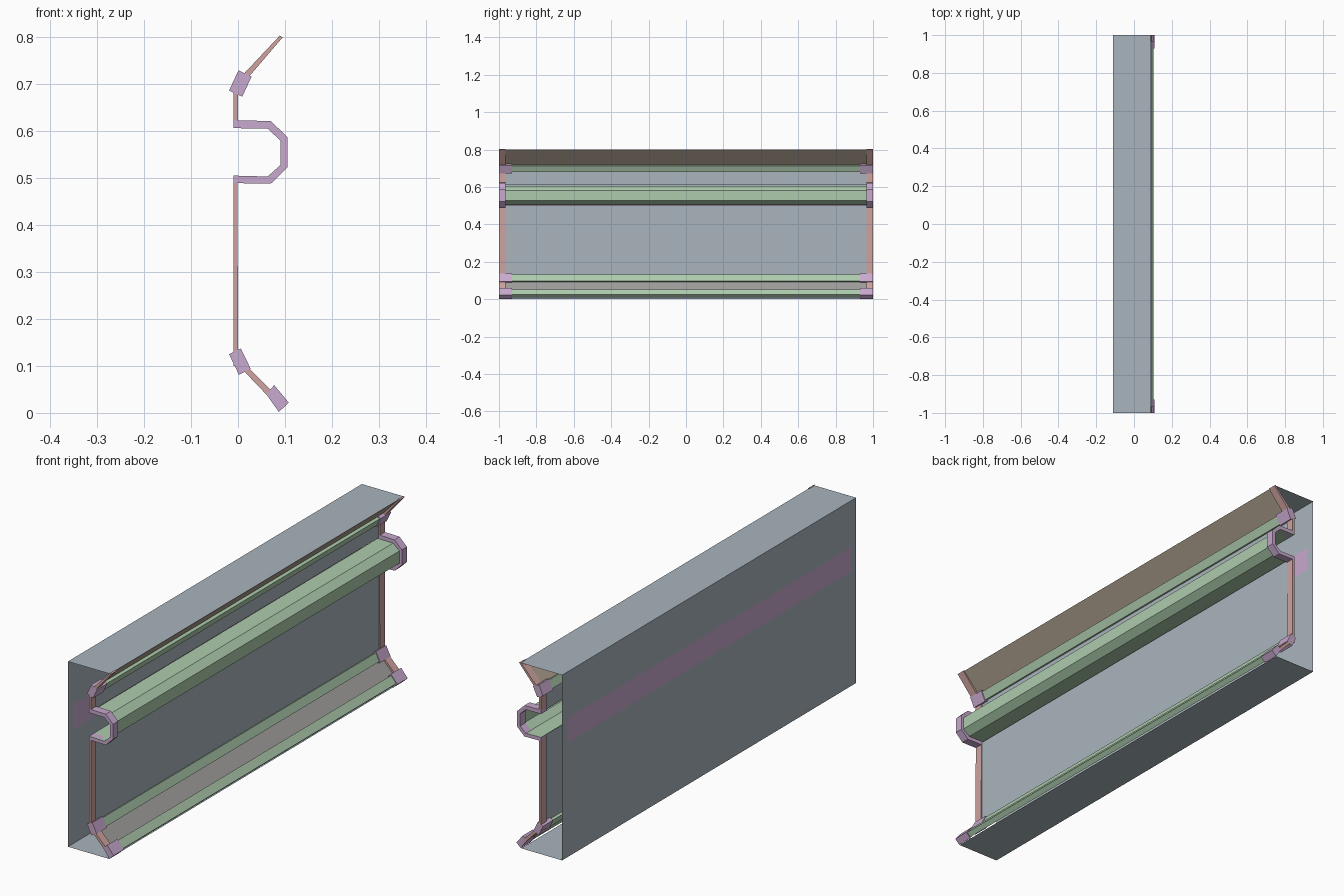
import bpy

if "Cube" in bpy.data.objects:
    bpy.data.objects.remove(bpy.data.objects["Cube"])


def material(name, rgb):
    m = bpy.data.materials.new(name)
    m.diffuse_color = (*rgb, 1)
    m.use_nodes = True
    m.node_tree.nodes["Principled BSDF"].inputs["Base Color"].default_value = m.diffuse_color
    return m


GREY = material("steel_grey", (0.40, 0.46, 0.51))
BROWN = material("brown", (0.42, 0.35, 0.27))
DARK = material("dark_grey", (0.36, 0.35, 0.34))
GREEN = material("green", (0.42, 0.60, 0.42))
PURPLE = material("purple", (0.58, 0.40, 0.62))
RED = material("red", (0.62, 0.37, 0.35))


def mesh_object(name, verts, faces, mat):
    me = bpy.data.meshes.new(name)
    me.from_pydata(verts, [], faces)
    me.materials.append(mat)
    ob = bpy.data.objects.new(name, me)
    bpy.context.collection.objects.link(ob)
    return ob


def sheet(name, profile, mat, y0=-1.0, y1=1.0):
    """Open xz profile swept along y as a thin sheet."""
    n = len(profile)
    verts = [(x, y, z) for y in (y0, y1) for x, z in profile]
    faces = [(i, i + 1, n + i + 1, n + i) for i in range(n - 1)]
    return mesh_object(name, verts, faces, mat)


def prism(name, profile, mat, y0, y1):
    """Closed xz profile swept along y as a capped solid."""
    n = len(profile)
    verts = [(x, y, z) for y in (y0, y1) for x, z in profile]
    faces = [(i, (i + 1) % n, n + (i + 1) % n, n + i) for i in range(n)]
    faces += [tuple(range(n))[::-1], tuple(range(n, 2 * n))]
    return mesh_object(name, verts, faces, mat)


def at_both_ends(name, profile, mat, depth):
    prism(name + "_front", profile, mat, -1, -1 + depth)
    prism(name + "_back", profile, mat, 1 - depth, 1)


def inset(profile, k):
    cx = sum(p[0] for p in profile) / len(profile)
    cz = sum(p[1] for p in profile) / len(profile)
    return [(cx + (x - cx) * k, cz + (z - cz) * k) for x, z in profile]


END = 0.035   # depth of end trim
CLIP = 0.07   # depth of corner clips

# Outer shell: top, bottom and back with an inset strip panel
sheet("top_panel", [(-0.11, 0.8), (0.09, 0.8)], GREY)
sheet("bottom_panel", [(0.085, 0.002), (-0.11, 0.002)], GREY)
sheet("back_lower", [(-0.11, 0.002), (-0.11, 0.495)], GREY)
sheet("back_upper", [(-0.11, 0.60), (-0.11, 0.8)], GREY)
mid = [(-0.11, 0.495), (-0.11, 0.60)]
sheet("back_strip", mid, PURPLE, -1 + END, 1 - END)
sheet("back_strip_end_front", mid, GREY, -1, -1 + END)
sheet("back_strip_end_rear", mid, GREY, 1 - END, 1)

# Front wall and angled panels
sheet("wall_lower", [(-0.004, 0.50), (-0.004, 0.11)], GREY)
sheet("wall_upper", [(-0.006, 0.70), (-0.006, 0.61)], GREY)
sheet("upper_slope", [(0.09, 0.8), (0.005, 0.71)], BROWN)
sheet("lower_slope", [(0.0, 0.106), (0.086, 0.02)], DARK)

# Bulging rail with open back
inner = [(-0.01, 0.606), (0.063, 0.605), (0.09, 0.58),
         (0.09, 0.527), (0.063, 0.503), (-0.01, 0.505)]
outer = [(-0.01, 0.623), (0.07, 0.621), (0.105, 0.587),
         (0.105, 0.522), (0.07, 0.488), (-0.01, 0.489)]
sheet("rail", [(x + 0.004 * (x > 0.08), z) for x, z in inner], GREEN)
for tag, y0, y1 in (("front", -1, -1 + END), ("back", 1 - END, 1)):
    n = len(inner)
    vs = [(x, y, z) for y in (y0, y1) for x, z in inner + outer[::-1]]
    m = 2 * n
    fs = [(i, (i + 1) % m, m + (i + 1) % m, m + i) for i in range(m)]
    for i in range(n - 1):
        cap = (i, i + 1, m - 2 - i, m - 1 - i)
        fs += [cap[::-1], tuple(m + c for c in cap)]
    mesh_object("rail_trim_" + tag, vs, fs, PURPLE)

# Corner bars running lengthwise, with a clip at each end
clips = {
    "upper_corner": [(-0.019, 0.686), (0.009, 0.673), (0.029, 0.716), (0.001, 0.729)],
    "lower_corner": [(-0.019, 0.125), (0.006, 0.137), (0.027, 0.094), (0.002, 0.081)],
    "bottom_lip": [(0.077, 0.059), (0.108, 0.022), (0.087, 0.002), (0.060, 0.040)],
}
for name, prof in clips.items():
    prism(name + "_bar", inset(prof, 0.78), GREEN, -0.995, 0.995)
    at_both_ends(name + "_clip", prof, PURPLE, CLIP)

# End trim strips along the wall and slopes
strips = {
    "wall_strip_lower": [(-0.01, 0.10), (0.0, 0.10), (-0.001, 0.50), (-0.01, 0.50)],
    "wall_strip_upper": [(-0.01, 0.612), (0.0, 0.612), (0.0, 0.70), (-0.01, 0.70)],
    "upper_slope_strip": [(0.006, 0.715), (0.016, 0.707), (0.095, 0.799), (0.089, 0.803)],
    "lower_slope_strip": [(0.0, 0.102), (0.009, 0.109), (0.082, 0.036), (0.072, 0.027)],
}
for name, prof in strips.items():
    at_both_ends(name, prof, RED, END)
